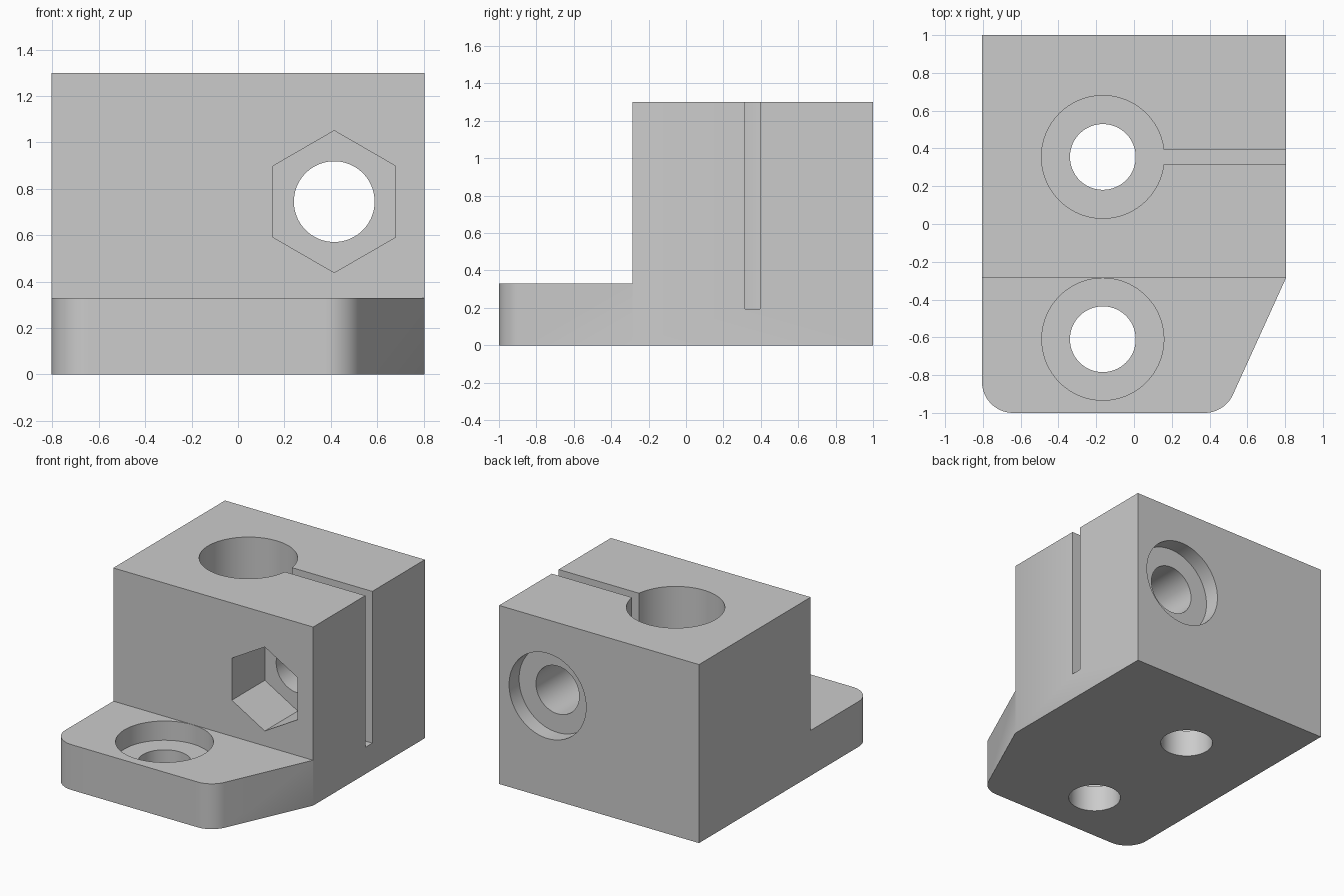
import bpy, bmesh, math
from mathutils import Matrix, Vector

cube = bpy.data.objects.get("Cube")
if cube:
    bpy.data.objects.remove(cube, do_unlink=True)

HALF_W, TOP, FLANGE_TOP, STEP_Y = 0.805, 1.30, 0.33, -0.285
BORE_X, BORE_Y, FLANGE_Y = -0.165, 0.355, -0.61
BOLT_X, BOLT_Z = 0.415, 0.745
HOLE_R, SEAT_R = 0.174, 0.325

grey = bpy.data.materials.new("plain grey")
grey.use_nodes = True
grey.diffuse_color = (0.6, 0.6, 0.6, 1)
grey.node_tree.nodes["Principled BSDF"].inputs["Base Color"].default_value = (0.6, 0.6, 0.6, 1)


def to_object(name, bm):
    bmesh.ops.recalc_face_normals(bm, faces=bm.faces)
    mesh = bpy.data.meshes.new(name)
    bm.to_mesh(mesh)
    bm.free()
    mesh.materials.append(grey)
    obj = bpy.data.objects.new(name, mesh)
    bpy.context.collection.objects.link(obj)
    return obj


def box(name, lo, hi):
    bm = bmesh.new()
    bmesh.ops.create_cube(bm, size=1)
    lo, hi = Vector(lo), Vector(hi)
    for v in bm.verts:
        v.co = (lo + hi) / 2 + v.co * (hi - lo)
    return to_object(name, bm)


def cylinder(name, start, end, radius, sides=96, turn=0.0):
    start, end = Vector(start), Vector(end)
    axis = end - start
    bm = bmesh.new()
    bmesh.ops.create_cone(bm, cap_ends=True, segments=sides, radius1=radius,
                          radius2=radius, depth=axis.length)
    bm.transform(Matrix.Translation((start + end) / 2)
                 @ axis.to_track_quat('Z', 'Y').to_matrix().to_4x4()
                 @ Matrix.Rotation(turn, 4, 'Z'))
    return to_object(name, bm)


def fillet(prev, corner, nxt, radius, steps=16):
    """Points of a round arc replacing a convex corner."""
    p, c, n = Vector(prev), Vector(corner), Vector(nxt)
    a, b = (p - c).normalized(), (n - c).normalized()
    half = a.angle(b) / 2
    centre = c + (a + b).normalized() * radius / math.sin(half)
    first = c + a * radius / math.tan(half) - centre
    sweep = math.pi - 2 * half
    return [centre + Matrix.Rotation(sweep * i / steps, 2) @ first for i in range(steps + 1)]


# Clamp block: plan outline, counter-clockwise, with two rounded front corners
back_left, back_right = (-HALF_W, 1), (HALF_W, 1)
front_a, front_b, shoulder = (-HALF_W, -1), (0.48, -1), (HALF_W, STEP_Y)
outline = [Vector(back_right), Vector(back_left)]
outline += fillet(back_left, front_a, front_b, 0.165)
outline += fillet(front_a, front_b, shoulder, 0.165)
outline.append(Vector(shoulder))

bm = bmesh.new()
base = bm.faces.new([bm.verts.new((p.x, p.y, 0)) for p in outline])
walls = bmesh.ops.extrude_face_region(bm, geom=[base])
bmesh.ops.translate(bm, vec=(0, 0, TOP),
                    verts=[g for g in walls["geom"] if isinstance(g, bmesh.types.BMVert)])
block = to_object("clamp_block", bm)

# Cutters: step above flange, shaft bore and slit, flange screw seat, clamp bolt
cutters = [
    box("step_cutter", (-2, -2, FLANGE_TOP), (2, STEP_Y, 2)),
    cylinder("bore_cutter", (BORE_X, BORE_Y, 0.195), (BORE_X, BORE_Y, 2), SEAT_R),
    cylinder("bore_hole_cutter", (BORE_X, BORE_Y, -1), (BORE_X, BORE_Y, 1), HOLE_R),
    box("slit_cutter", (BORE_X, 0.315, 0.195), (2, 0.395, 2)),
    cylinder("screw_seat_cutter", (BORE_X, FLANGE_Y, 0.19), (BORE_X, FLANGE_Y, 1), SEAT_R - 0.002),
    cylinder("screw_hole_cutter", (BORE_X, FLANGE_Y, -1), (BORE_X, FLANGE_Y, 1), HOLE_R),
    cylinder("bolt_hole_cutter", (BOLT_X, -2, BOLT_Z), (BOLT_X, 2, BOLT_Z), HOLE_R),
    cylinder("bolt_seat_cutter", (BOLT_X, 0.885, BOLT_Z), (BOLT_X, 2, BOLT_Z), 0.31),
]
# Hexagonal nut pocket, one corner pointing up
nut = cylinder("nut_pocket_cutter", (0, 0, -2), (0, 0, 0), 0.306, 6)
corner = max(nut.data.vertices, key=lambda v: v.co.y).co
spin = math.pi / 2 - math.atan2(corner.y, corner.x)
nut.data.transform(Matrix.Translation((BOLT_X, 0.095, BOLT_Z))
                   @ Matrix.Rotation(math.pi / 2, 4, 'X')
                   @ Matrix.Rotation(spin, 4, 'Z')
                   @ Matrix.Translation((0, 0, 2)))
cutters.append(nut)

bpy.ops.object.select_all(action='DESELECT')
block.select_set(True)
bpy.context.view_layer.objects.active = block
for cutter in cutters:
    cutter.hide_render = True
    mod = block.modifiers.new(cutter.name, 'BOOLEAN')
    mod.operation = 'DIFFERENCE'
    mod.solver = 'EXACT'
    mod.object = cutter
    bpy.ops.object.modifier_apply(modifier=mod.name)
    bpy.data.objects.remove(cutter, do_unlink=True)

bpy.ops.object.shade_smooth_by_angle(angle=math.radians(25))
